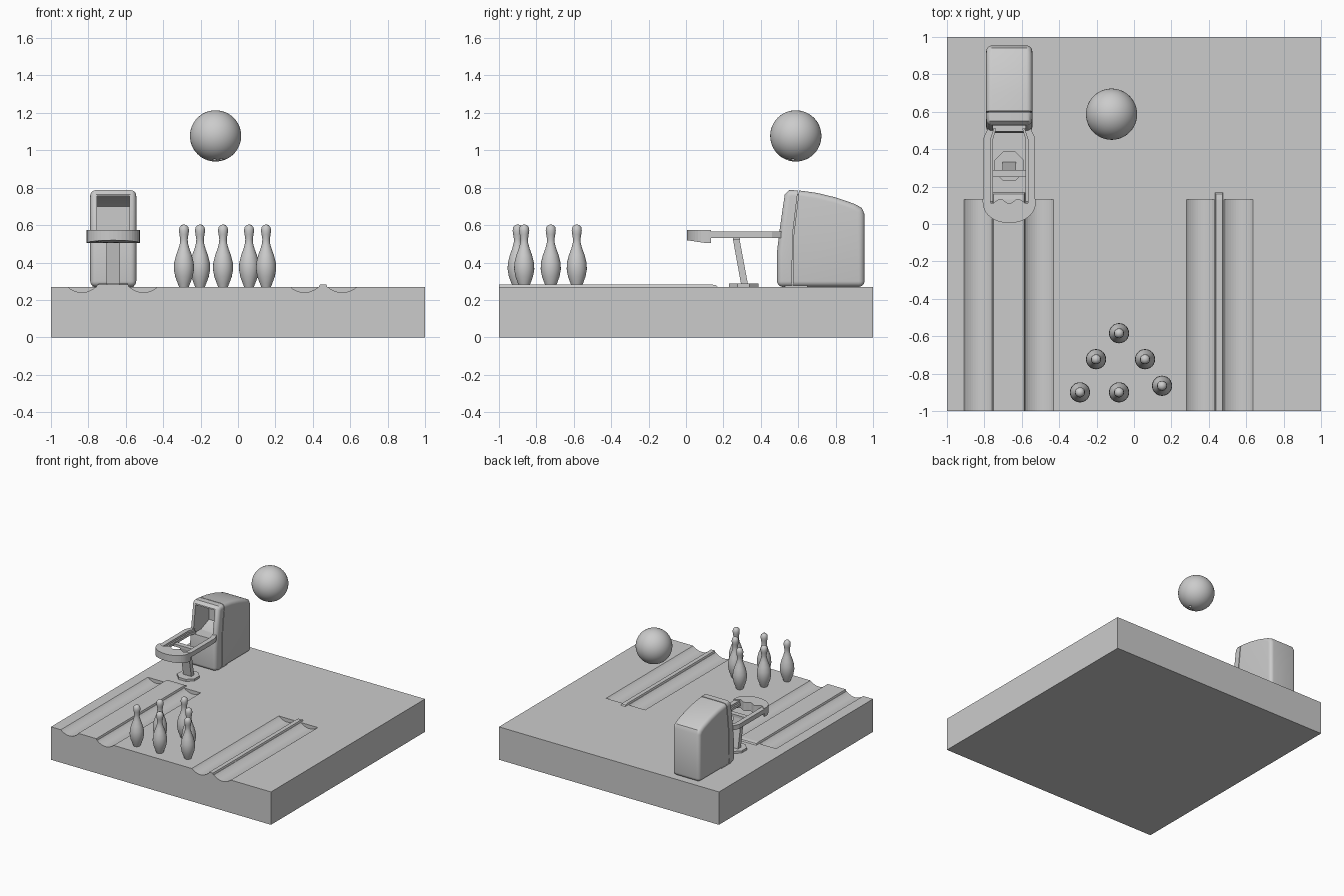
import bpy, bmesh, math
from mathutils import Vector

if "Cube" in bpy.data.objects:
    bpy.data.objects.remove(bpy.data.objects["Cube"], do_unlink=True)

grey = bpy.data.materials.new("light grey")
grey.use_nodes = True
COLOUR = (0.6, 0.6, 0.6, 1)
grey.diffuse_color = COLOUR
grey.node_tree.nodes["Principled BSDF"].inputs["Base Color"].default_value = COLOUR

FLOOR = 0.27
MACHINE_X = -0.667


def finish(name, bm, smooth=False):
    bmesh.ops.recalc_face_normals(bm, faces=bm.faces)
    mesh = bpy.data.meshes.new(name)
    bm.to_mesh(mesh)
    bm.free()
    mesh.materials.append(grey)
    obj = bpy.data.objects.new(name, mesh)
    bpy.context.collection.objects.link(obj)
    if smooth:
        soften(obj)
    return obj


def soften(obj):
    bpy.ops.object.select_all(action='DESELECT')
    bpy.context.view_layer.objects.active = obj
    obj.select_set(True)
    bpy.ops.object.shade_smooth_by_angle(angle=math.radians(35))


def prism(name, points, axis, low, high, smooth=False):
    """Extrude a 2D outline along an axis."""
    bm = bmesh.new()
    place = {'x': lambda a, b, t: (t, a, b),
             'y': lambda a, b, t: (a, t, b),
             'z': lambda a, b, t: (a, b, t)}[axis]
    ends = [[bm.verts.new(place(a, b, t)) for a, b in points] for t in (low, high)]
    for ring in ends:
        bm.faces.new(ring)
    n = len(points)
    for i in range(n):
        j = (i + 1) % n
        bm.faces.new((ends[0][i], ends[0][j], ends[1][j], ends[1][i]))
    return finish(name, bm, smooth)


def box(name, x, y, z):
    return prism(name, [(x[0], y[0]), (x[1], y[0]), (x[1], y[1]), (x[0], y[1])], 'z', *z)


def bake(obj):
    """Apply all modifiers of an object."""
    graph = bpy.context.evaluated_depsgraph_get()
    mesh = bpy.data.meshes.new_from_object(obj.evaluated_get(graph))
    obj.modifiers.clear()
    obj.data = mesh


def cut(obj, cutter, keep=False):
    mod = obj.modifiers.new("cut", 'BOOLEAN')
    mod.operation = 'DIFFERENCE'
    mod.solver = 'EXACT'
    mod.object = cutter
    bake(obj)
    if not keep:
        bpy.data.objects.remove(cutter, do_unlink=True)


def bevel(obj, width, segments=4):
    mod = obj.modifiers.new("bevel", 'BEVEL')
    mod.width = width
    mod.segments = segments
    mod.limit_method = 'ANGLE'
    mod.angle_limit = math.radians(40)
    bake(obj)


def lathe(name, profile, centre, steps=24):
    bm = bmesh.new()
    rings = [[bm.verts.new((centre[0] + r * math.cos(2 * math.pi * k / steps),
                            centre[1] + r * math.sin(2 * math.pi * k / steps), z))
              for k in range(steps)] for r, z in profile]
    for a, b in zip(rings, rings[1:]):
        for k in range(steps):
            m = (k + 1) % steps
            bm.faces.new((a[k], a[m], b[m], b[k]))
    bm.faces.new(rings[0])
    bm.faces.new(rings[-1])
    return finish(name, bm, True)


# Floor slab with curved gutters either side of two raised tracks
slab = box("floor_slab", (-1, 1), (-1, 1), (0, FLOOR))
tracks = [("wide", -0.91, -0.76, -0.58, -0.43), ("narrow", 0.28, 0.43, 0.48, 0.635)]
for label, left, inner_l, inner_r, right in tracks:
    for a, b in ((left, inner_l), (inner_r, right)):
        dip = [(a + (b - a) * i / 12, FLOOR - 0.03 * math.sin(math.pi * i / 12) ** 0.8)
               for i in range(13)]
        cut(slab, prism("gutter_cutter", dip + [(b, 0.4), (a, 0.4)], 'y', -1.1, 0.13))
    # Track strip with a rounded far end
    strip = prism(label + "_track",
                  [(-1, 0.262), (-1, 0.283), (0.13, 0.283), (0.16, 0.279), (0.175, 0.262)],
                  'x', inner_l, inner_r)
    mid, half = (inner_l + inner_r) / 2, (inner_r - inner_l) / 2
    for v in strip.data.vertices:
        if v.co.z > 0.27:
            v.co.x = mid + (v.co.x - mid) * (half - 0.008) / half

# Pins
pin_profile = [(0.026, 0), (0.034, 0.02), (0.047, 0.055), (0.054, 0.095), (0.052, 0.13),
               (0.042, 0.17), (0.029, 0.205), (0.021, 0.235), (0.02, 0.255), (0.024, 0.28),
               (0.027, 0.3), (0.024, 0.319), (0.014, 0.33), (0.003, 0.333)]
pin_spots = [(-0.08, -0.584), (-0.203, -0.723), (0.059, -0.723),
             (-0.289, -0.9), (-0.08, -0.9), (0.15, -0.865)]
for i, spot in enumerate(pin_spots):
    lathe(f"pin_{i + 1}", [(r, z + FLOOR) for r, z in pin_profile], spot)

# Ball with three finger holes underneath
centre = Vector((-0.12, 0.587, 1.077))
bm = bmesh.new()
bmesh.ops.create_uvsphere(bm, u_segments=48, v_segments=24, radius=0.137)
bmesh.ops.translate(bm, verts=bm.verts, vec=centre)
ball = finish("ball", bm)
for dx, dy in ((-0.005, -0.045), (0.03, -0.045), (0.045, -0.015)):
    direction = Vector((dx, dy, -0.125)).normalized()
    bm = bmesh.new()
    bmesh.ops.create_cone(bm, cap_ends=True, segments=16, radius1=0.011, radius2=0.011, depth=0.08)
    bmesh.ops.rotate(bm, verts=bm.verts, matrix=direction.to_track_quat('Z', 'Y').to_matrix())
    bmesh.ops.translate(bm, verts=bm.verts, vec=centre + direction * 0.137)
    cut(ball, finish("finger_cutter", bm))
soften(ball)

# Ball return housing: rounded body, seam gap and front opening
side = [(0.487, FLOOR), (0.487, 0.46), (0.5, 0.57), (0.528, 0.765), (0.55, 0.787), (0.6, 0.786),
        (0.7, 0.772), (0.8, 0.748), (0.9, 0.714), (0.94, 0.692), (0.954, 0.66), (0.954, FLOOR)]
housing = prism("return_housing", side, 'x', MACHINE_X - 0.123, MACHINE_X + 0.123)
sides = housing.modifiers.new("bevel", 'BEVEL')
sides.width = 0.03
sides.segments = 5
sides.limit_method = 'ANGLE'
sides.angle_limit = math.radians(60)
bake(housing)
seam = [(0.565, 0.2), (0.57, 0.55), (0.606, 0.85)]
cut(housing, prism("seam_cutter", seam + [(y + 0.006, z) for y, z in reversed(seam)],
                   'x', -1, -0.3))
core = prism("housing_core", [(0.53, FLOOR), (0.54, 0.55), (0.57, 0.77), (0.65, 0.76),
                              (0.65, FLOOR)], 'x', MACHINE_X - 0.112, MACHINE_X + 0.112)
opening = prism("opening_cutter", [(0.4, 0.53), (0.6, 0.53), (0.7, 0.57), (0.7, 0.7),
                                   (0.62, 0.755), (0.4, 0.755)],
                'x', MACHINE_X - 0.087, MACHINE_X + 0.087)
cut(core, opening, keep=True)
cut(housing, opening)
soften(housing)

# Rack: two side rails that bend in to the housing
for sign, label in ((1, "left"), (-1, "right")):
    rail = [(0.138, 0.1), (0.138, 0.46), (0.115, 0.51), (0.08, 0.51), (0.1, 0.45), (0.1, 0.1)]
    prism(label + "_rail", [(MACHINE_X + sign * x, y) for x, y in rail], 'z', 0.53, 0.567)
    lip = [(0.1, 0.12), (0.1, 0.45), (0.08, 0.51), (0.07, 0.51), (0.088, 0.45), (0.088, 0.12)]
    prism(label + "_rail_lip", [(MACHINE_X + sign * x, y) for x, y in lip], 'z', 0.53, 0.55)

# Rounded front tray with a scalloped inner edge
front = [(MACHINE_X - 0.142 * math.cos(math.pi * i / 20),
          0.12 - 0.115 * math.sin(math.pi * i / 20) ** 0.9) for i in range(21)]
scallop = [(MACHINE_X + 0.142 - 0.284 * i / 24,
            0.122 + 0.012 * math.cos(2 * math.pi * 3 * i / 24)) for i in range(25)]
tray = prism("rack_tray", front + scallop, 'z', 0.505, 0.575)
for v in tray.data.vertices:
    if v.co.z < 0.54:
        v.co.z += 0.015 * max(0, (0.1 - v.co.y) / 0.1)

# Slanted support leg, its cross bar and foot
box("rack_cross_bar", (MACHINE_X - 0.1, MACHINE_X + 0.1), (0.25, 0.29), (0.52, 0.54))
prism("rack_leg", [(0.25, 0.53), (0.285, 0.53), (0.332, 0.28), (0.295, 0.28)],
      'x', MACHINE_X - 0.037, MACHINE_X + 0.037)
foot = [(MACHINE_X + 0.085 * math.cos(math.pi * i / 4 + math.pi / 8),
         0.308 + 0.085 * math.sin(math.pi * i / 4 + math.pi / 8)) for i in range(8)]
prism("rack_foot", foot, 'z', FLOOR, 0.288)
